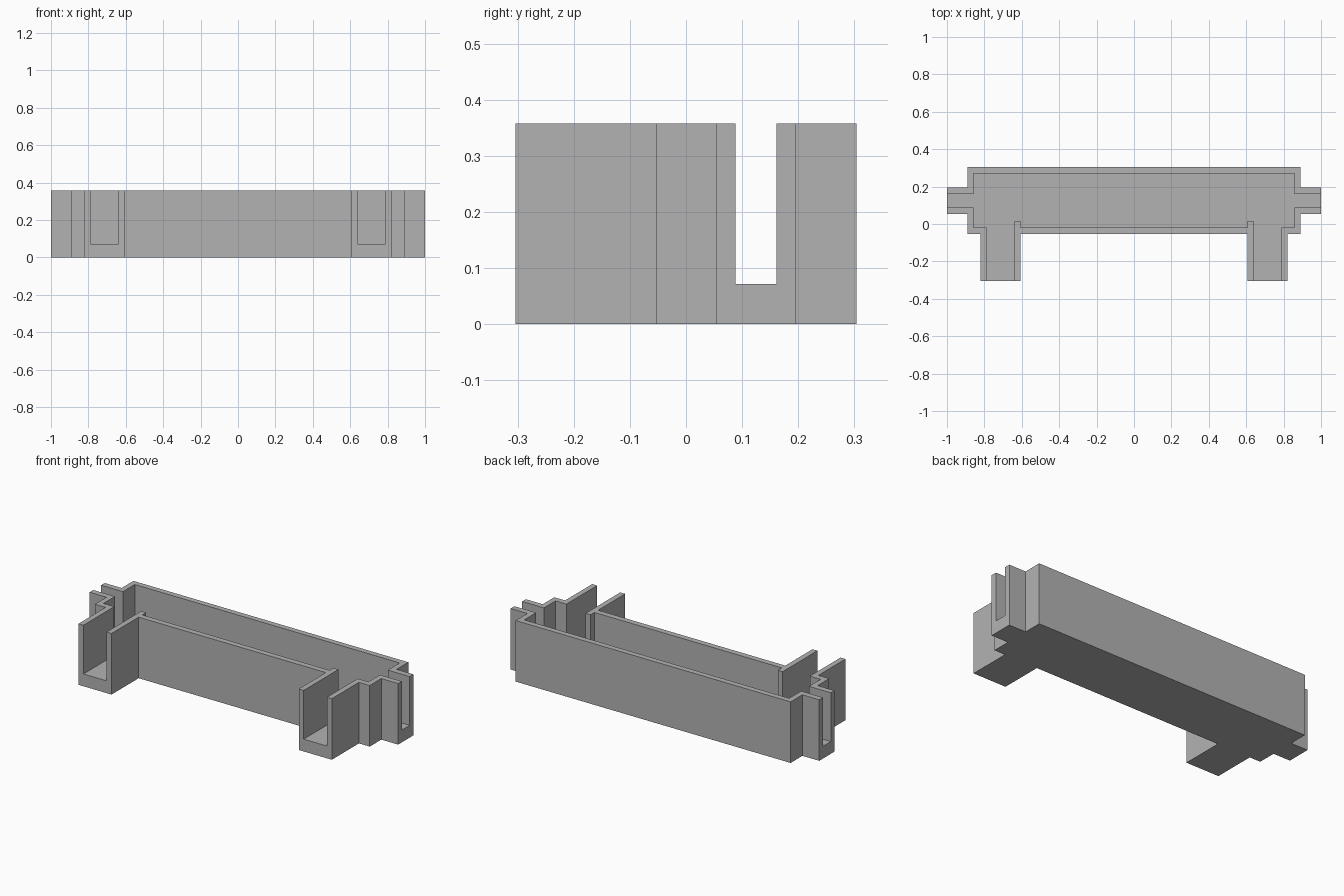
import bpy
import bmesh

cube = bpy.data.objects.get("Cube")
if cube:
    bpy.data.objects.remove(cube)

HEIGHT, FLOOR = 0.358, 0.072

grey = bpy.data.materials.new("plain_grey")
grey.use_nodes = True
grey.diffuse_color = (0.45, 0.45, 0.45, 1)
grey.node_tree.nodes["Principled BSDF"].inputs["Base Color"].default_value = (0.45, 0.45, 0.45, 1)


def mirrored_prism(name, half, z0, z1):
    """Extrude an outline given by its +x half, front to back."""
    outline = half + [(-x, y) for x, y in reversed(half)]
    bm = bmesh.new()
    face = bm.faces.new([bm.verts.new((x, y, z0)) for x, y in outline])
    top = bmesh.ops.extrude_face_region(bm, geom=[face])["geom"]
    verts = [g for g in top if isinstance(g, bmesh.types.BMVert)]
    bmesh.ops.translate(bm, verts=verts, vec=(0, 0, z1 - z0))
    bmesh.ops.recalc_face_normals(bm, faces=bm.faces)
    mesh = bpy.data.meshes.new(name)
    bm.to_mesh(mesh)
    bm.free()
    mesh.materials.append(grey)
    obj = bpy.data.objects.new(name, mesh)
    bpy.context.collection.objects.link(obj)
    return obj


# Outer body with two front channels and a side channel at each end
body = mirrored_prism("channel_tray", [
    (0.607, -0.053), (0.607, -0.304), (0.821, -0.304), (0.821, -0.053),
    (0.891, -0.053), (0.891, 0.054), (1, 0.054), (1, 0.195),
    (0.891, 0.195), (0.891, 0.304)], 0, HEIGHT)

# Hollow interior, running out through the channel mouths
hollow = mirrored_prism("hollow_cutter", [
    (0.607, -0.019), (0.607, 0.017), (0.639, 0.017), (0.639, -0.4),
    (0.789, -0.4), (0.789, -0.019), (0.859, -0.019), (0.859, 0.088),
    (1.1, 0.088), (1.1, 0.161), (0.859, 0.161), (0.859, 0.271)], FLOOR, HEIGHT + 0.1)
hollow.hide_render = True

cut = body.modifiers.new("hollow", 'BOOLEAN')
cut.operation = 'DIFFERENCE'
cut.solver = 'EXACT'
cut.object = hollow
bpy.context.view_layer.objects.active = body
bpy.ops.object.modifier_apply(modifier=cut.name)
bpy.data.objects.remove(hollow)
